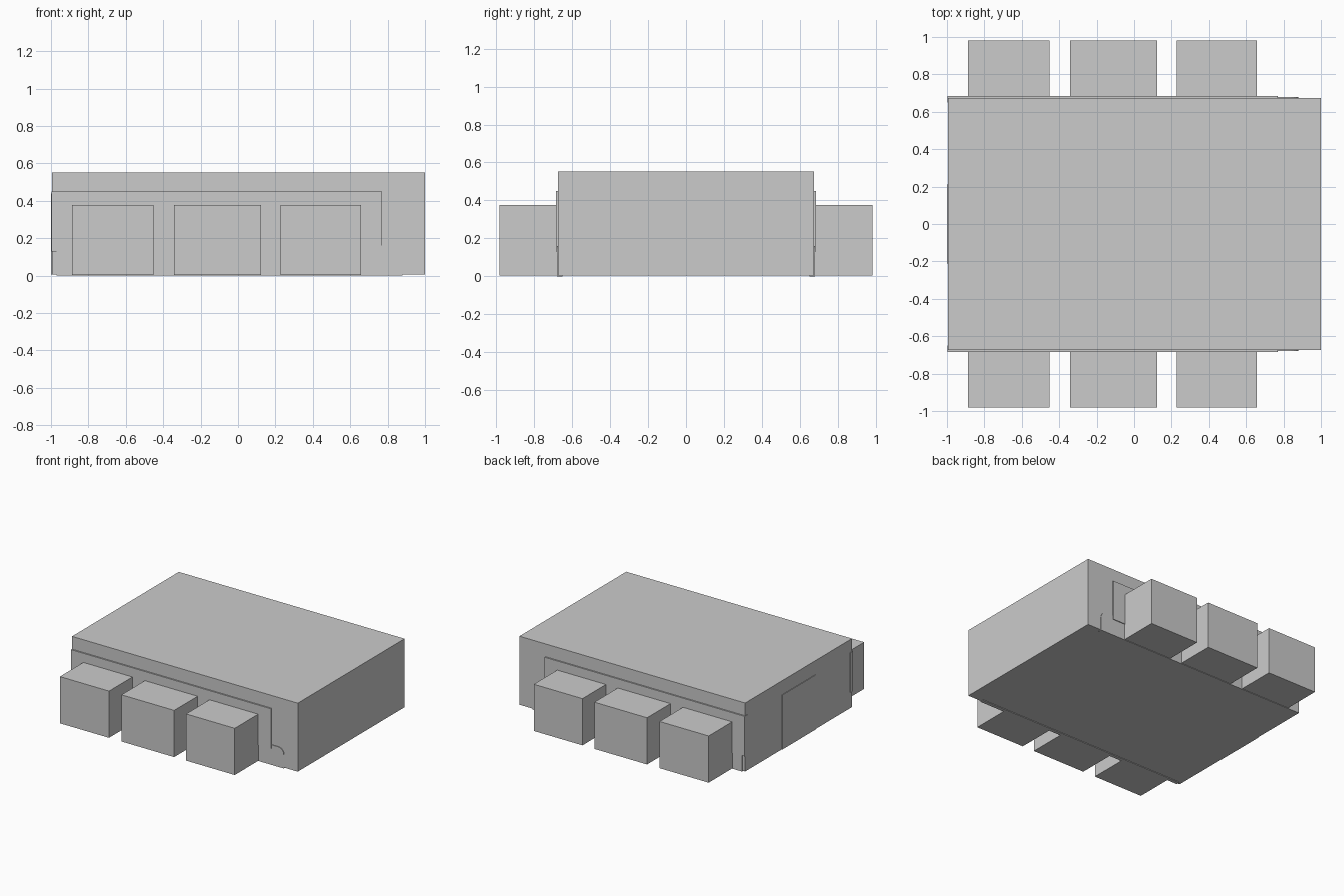
import bpy, bmesh, math

if "Cube" in bpy.data.objects:
    bpy.data.objects.remove(bpy.data.objects["Cube"])


def box(name, x0, x1, y0, y1, z0, z1):
    bm = bmesh.new()
    bmesh.ops.create_cube(bm, size=1)
    for v in bm.verts:
        v.co = ((x0 + x1) / 2 + v.co.x * (x1 - x0),
                (y0 + y1) / 2 + v.co.y * (y1 - y0),
                (z0 + z1) / 2 + v.co.z * (z1 - z0))
    return finish(name, bm)


def finish(name, bm):
    bmesh.ops.recalc_face_normals(bm, faces=bm.faces)
    mesh = bpy.data.meshes.new(name)
    bm.to_mesh(mesh)
    bm.free()
    obj = bpy.data.objects.new(name, mesh)
    bpy.context.collection.objects.link(obj)
    return obj


def rounded_plate(name, x0, x1, y0, y1, z0, z1, r):
    # plate in the x-z plane with its upper right corner rounded
    pts = [(x0, z0), (x1, z0)]
    for i in range(7):
        a = math.pi / 2 * i / 6
        pts.append((x1 - r + r * math.cos(a), z1 - r + r * math.sin(a)))
    pts.append((x0, z1))
    bm = bmesh.new()
    face = bm.faces.new([bm.verts.new((x, y0, z)) for x, z in pts])
    ext = bmesh.ops.extrude_face_region(bm, geom=[face])
    for v in ext["geom"]:
        if isinstance(v, bmesh.types.BMVert):
            v.co.y = y1
    return finish(name, bm)


# Main volume
box("main_body", -0.995, 1.0, -0.674, 0.674, 0.005, 0.552)

# Raised panel on the left end
box("end_panel", -1.0, -0.97, -0.21, 0.21, 0.005, 0.44)

# Matching details on both long sides
block_spans = [(-0.887, -0.453), (-0.343, 0.123), (0.228, 0.658)]
for side, s in (("front", -1), ("back", 1)):
    # Projecting blocks
    for i, (x0, x1) in enumerate(block_spans, 1):
        ys = sorted((s * 0.66, s * 0.981))
        box(f"{side}_block_{i}", x0, x1, ys[0], ys[1], 0.004, 0.377)
    # Thin raised side panel
    ys = sorted((s * 0.65, s * 0.685))
    box(f"{side}_panel", -0.998, 0.77, ys[0], ys[1], 0.13, 0.45)
    # Low skirting plate with a rounded corner
    ys = sorted((s * 0.65, s * 0.679))
    rounded_plate(f"{side}_skirt", -0.97, 0.88, ys[0], ys[1], 0.0, 0.16, 0.05)
